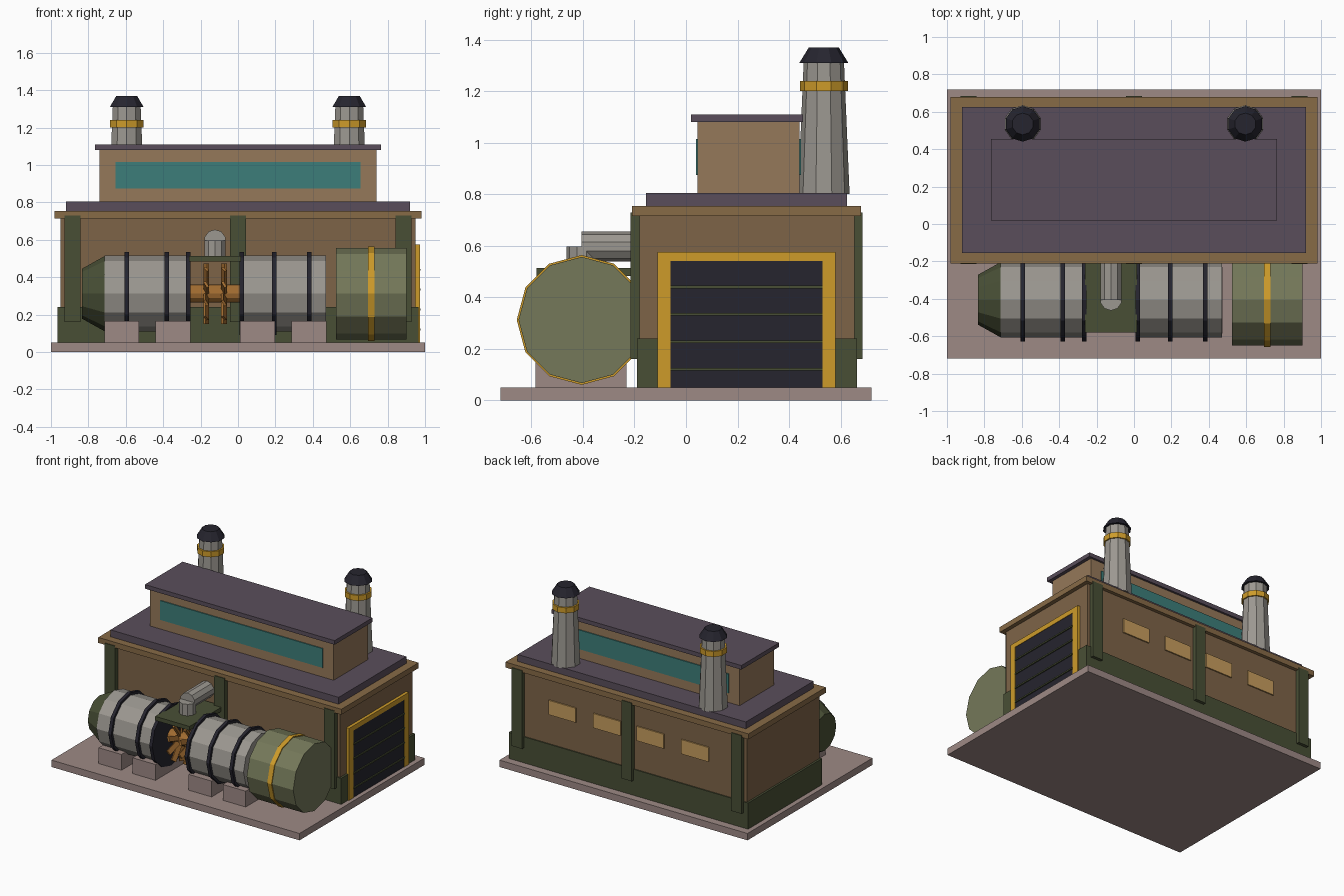
import bpy, bmesh
from math import pi, radians
from mathutils import Matrix, Vector

if "Cube" in bpy.data.objects:
    bpy.data.objects.remove(bpy.data.objects["Cube"])


def paint(name, hexa):
    rgb = [(int(hexa[i:i + 2], 16) / 255) ** 2.2 for i in (0, 2, 4)]
    m = bpy.data.materials.new(name)
    m.diffuse_color = (*rgb, 1)
    m.use_nodes = True
    m.node_tree.nodes["Principled BSDF"].inputs["Base Color"].default_value = m.diffuse_color
    return m


CONCRETE = paint("concrete", "9c8884")
WALL = paint("wall", "7d6449")
TRIM = paint("trim", "866a48")
ROOF = paint("roof", "5a4f5b")
UPPER = paint("upper_wall", "94785a")
TEAL = paint("teal_glass", "3f7d79")
GREEN = paint("dark_green", "4a5038")
OLIVE = paint("olive", "74785a")
BLACK = paint("black", "2a2932")
YELLOW = paint("yellow", "cc9a2e")
METAL = paint("metal", "9a968f")
COPPER = paint("copper", "a06c34")
LAMP = paint("lit_window", "c69c5e")


def finish(name, bm, mat):
    bmesh.ops.recalc_face_normals(bm, faces=bm.faces)
    me = bpy.data.meshes.new(name)
    bm.to_mesh(me)
    bm.free()
    me.materials.append(mat)
    ob = bpy.data.objects.new(name, me)
    bpy.context.collection.objects.link(ob)
    return ob


def box(name, x, y, z, mat):
    """Box from (min, max) ranges."""
    bm = bmesh.new()
    size = [r[1] - r[0] for r in (x, y, z)]
    mid = [(r[1] + r[0]) / 2 for r in (x, y, z)]
    bmesh.ops.create_cube(bm, size=1, matrix=Matrix.Translation(mid) @ Matrix.Diagonal((*size, 1)))
    return finish(name, bm, mat)


def tube(name, a, b, r1, r2, mat, sides=12):
    """Faceted cylinder or cone from point a to point b."""
    a, b = Vector(a), Vector(b)
    d = b - a
    bm = bmesh.new()
    rot = d.to_track_quat('Z', 'Y').to_matrix().to_4x4()
    bmesh.ops.create_cone(bm, cap_ends=True, segments=sides, radius1=r1, radius2=r2,
                          depth=d.length, matrix=Matrix.Translation((a + b) / 2) @ rot)
    return finish(name, bm, mat)


# Building shell
box("base_slab", (-1, 1), (-.72, .72), (0, .05), CONCRETE)
box("hall_walls", (-.95, .95), (-.18, .655), (.05, .73), WALL)
box("wall_plinth", (-.965, .965), (-.19, .663), (.05, .24), GREEN)
box("cornice", (-.98, .98), (-.21, .68), (.715, .755), TRIM)
box("roof", (-.92, .92), (-.155, .625), (.755, .805), ROOF)
box("clerestory", (-.74, .74), (.045, .44), (.8, 1.08), UPPER)
box("clerestory_roof", (-.765, .765), (.02, .455), (1.08, 1.11), ROOF)
for side, y in (("front", (.038, .06)), ("back", (.43, .447))):
    box("clerestory_window_" + side, (-.655, .655), y, (.875, 1.015), TEAL)

# Pilasters on front and back
for x in (-.885, 0, .885):
    for side, y in (("front", (-.215, -.17)), ("back", (.64, .685))):
        box("pilaster_" + side, (x - .042, x + .042), y, (.16, .73), GREEN)

# Back windows
for x in (-.535, -.175, .175, .535):
    box("back_window", (x - .11, x + .11), (.64, .664), (.455, .56), LAMP)

# Roller door on the right side
box("door_frame_top", (.93, .972), (-.11, .58), (.54, .575), YELLOW)
for y in (-.11, .53):
    box("door_frame_side", (.93, .972), (y, y + .05), (.05, .54), YELLOW)
box("roller_door", (.93, .969), (-.065, .535), (.05, .545), BLACK)
for z in (.12, .228, .335, .44):
    box("door_slat", (.95, .977), (-.06, .53), (z - .005, z + .005), GREEN)

# Chimneys
for x in (-.595, .595):
    y = .535
    tube("chimney", (x, y, .8), (x, y, 1.32), .1, .078, METAL, 10)
    tube("chimney_band", (x, y, 1.2), (x, y, 1.24), .093, .093, YELLOW, 10)
    tube("chimney_cap", (x, y, 1.31), (x, y, 1.37), .095, .058, BLACK, 10)

# Turbine line lying along x
CY, CZ = -.405, .312


def axial(name, x0, x1, r0, r1, mat):
    return tube(name, (x0, CY, CZ), (x1, CY, CZ), r0, r1, mat)


axial("intake_cone", -.835, -.715, .133, .2, GREEN)
axial("left_drum", -.715, -.26, .203, .203, METAL)
axial("right_drum", .015, .47, .203, .203, METAL)
for x in (-.595, -.38, -.265, .02, .195, .38):
    axial("drum_ring", x - .012, x + .012, .222, .222, BLACK)
axial("generator", .525, .9, .245, .245, OLIVE)
axial("generator_band", .695, .73, .252, .252, YELLOW)
axial("rotor_shaft", -.26, .015, .048, .048, COPPER)

# Rotor blades: two rings of twisted blades
for x in (-.17, -.075):
    bm = bmesh.new()
    for i in range(10):
        mat = (Matrix.Translation((x, CY, CZ)) @ Matrix.Rotation(2 * pi * i / 10, 4, 'X')
               @ Matrix.Translation((0, 0, .1)) @ Matrix.Rotation(radians(30), 4, 'Z')
               @ Matrix.Diagonal((.014, .036, .125, 1)))
        bmesh.ops.create_cube(bm, size=1, matrix=mat)
    finish("rotor_blades", bm, COPPER)

# Cover plate and steam pipe into the wall
box("cover_plate", (-.262, .015), (-.58, -.19), (.483, .513), GREEN)
tube("pipe_riser", (-.123, CY, .51), (-.123, CY, .597), .058, .058, METAL, 10)
tube("pipe_to_wall", (-.123, CY, .597), (-.123, -.17, .597), .058, .058, METAL, 10)

# Drum supports
for x0 in (-.715, -.44, .012, .287):
    box("drum_support", (x0, x0 + .185), (-.585, -.23), (.05, .165), CONCRETE)
